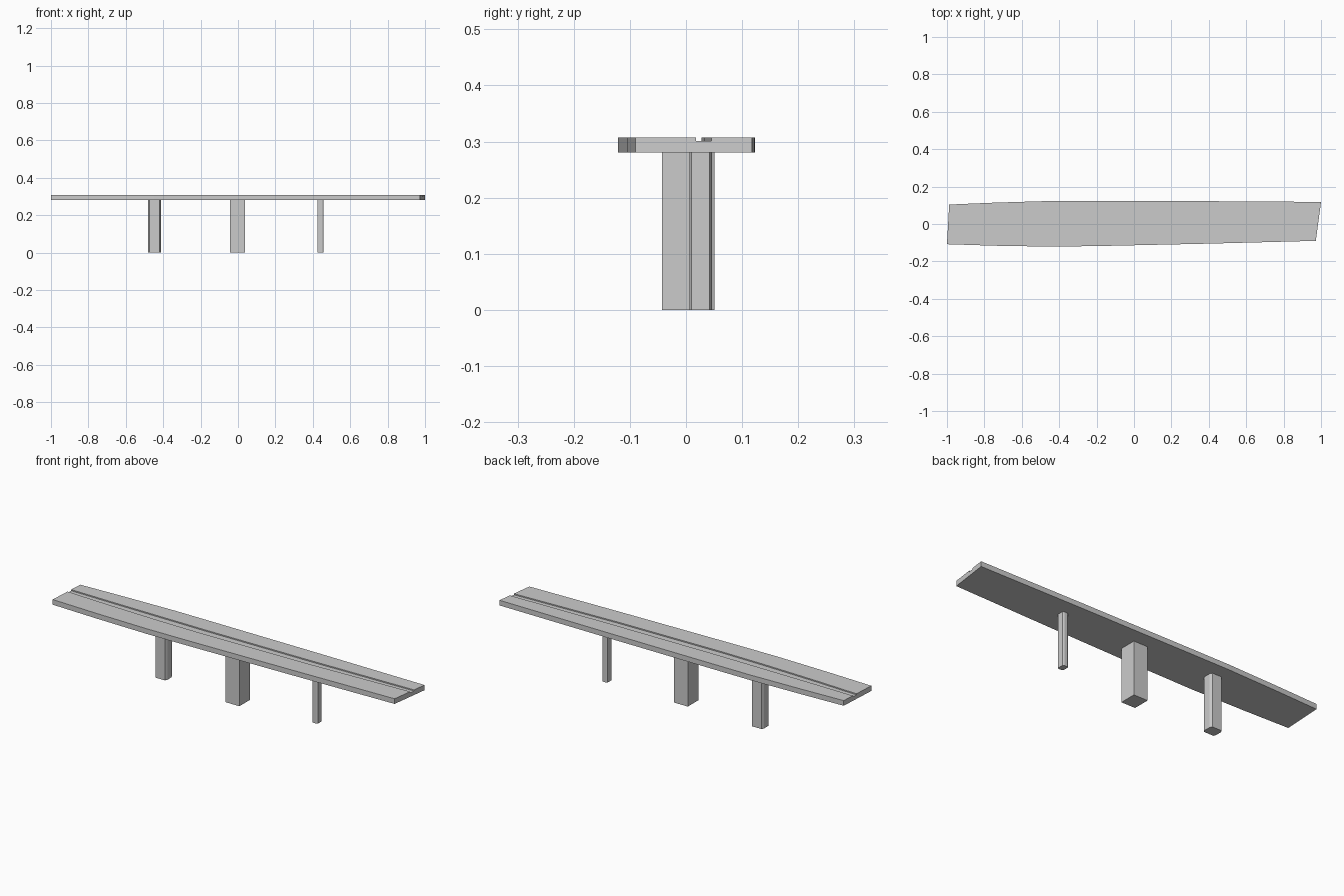
import bpy, bmesh

if "Cube" in bpy.data.objects:
    bpy.data.objects.remove(bpy.data.objects["Cube"])


def prism(name, outline, z0, z1):
    """Vertical extrusion of a plan outline (counter-clockwise)."""
    bm = bmesh.new()
    base = bm.faces.new([bm.verts.new((x, y, z0)) for x, y in outline])
    top = bmesh.ops.extrude_face_region(bm, geom=[base])["geom"]
    bmesh.ops.translate(bm, vec=(0, 0, z1 - z0),
                        verts=[v for v in top if isinstance(v, bmesh.types.BMVert)])
    return finish(name, bm)


def finish(name, bm):
    bmesh.ops.recalc_face_normals(bm, faces=bm.faces)
    mesh = bpy.data.meshes.new(name)
    bm.to_mesh(mesh)
    bm.free()
    obj = bpy.data.objects.new(name, mesh)
    bpy.context.collection.objects.link(obj)
    return obj


def chamfered(x0, x1, y0, y1, cx, cy):
    return [(x0 + cx, y0), (x1 - cx, y0), (x1, y0 + cy), (x1, y1 - cy),
            (x1 - cx, y1), (x0 + cx, y1), (x0, y1 - cy), (x0, y0 + cy)]


# Deck: stations of x front, x back, y front, groove front, groove back, y back
BOTTOM, GROOVE, TOP = 0.28, 0.301, 0.307
stations = [
    (-1.0, -0.988, -0.108, 0.006, 0.034, 0.104),
    (-0.75, -0.75, -0.116, -0.004, 0.031, 0.114),
    (-0.45, -0.45, -0.121, -0.012, 0.029, 0.123),
    (-0.2, -0.2, -0.118, -0.014, 0.028, 0.123),
    (0.4, 0.4, -0.105, -0.004, 0.033, 0.122),
    (0.972, 1.0, -0.090, 0.018, 0.045, 0.118),
]
bm = bmesh.new()
rings = []
for xf, xb, yf, gf, gb, yb in stations:
    section = [(yf, BOTTOM), (yb, BOTTOM), (yb, TOP), (gb, TOP),
               (gb, GROOVE), (gf, GROOVE), (gf, TOP), (yf, TOP)]
    rings.append([bm.verts.new((xf + (xb - xf) * (y - yf) / (yb - yf), y, z))
                  for y, z in section])
for a, b in zip(rings, rings[1:]):
    for i in range(8):
        j = (i + 1) % 8
        bm.faces.new((a[i], a[j], b[j], b[i]))
bm.faces.new(rings[0])
bm.faces.new(rings[-1])
finish("bridge_deck", bm)

# Piers: square centre pier, chamfered left pier, slim right pier
prism("centre_pier", [(-0.042, -0.043), (0.038, -0.043),
                      (0.038, 0.045), (-0.042, 0.045)], 0, BOTTOM)
prism("left_pier", chamfered(-0.48, -0.413, -0.008, 0.051, 0.006, 0.012), 0, BOTTOM)
prism("right_pier", chamfered(0.425, 0.456, 0.006, 0.046, 0.008, 0.004), 0, BOTTOM)
